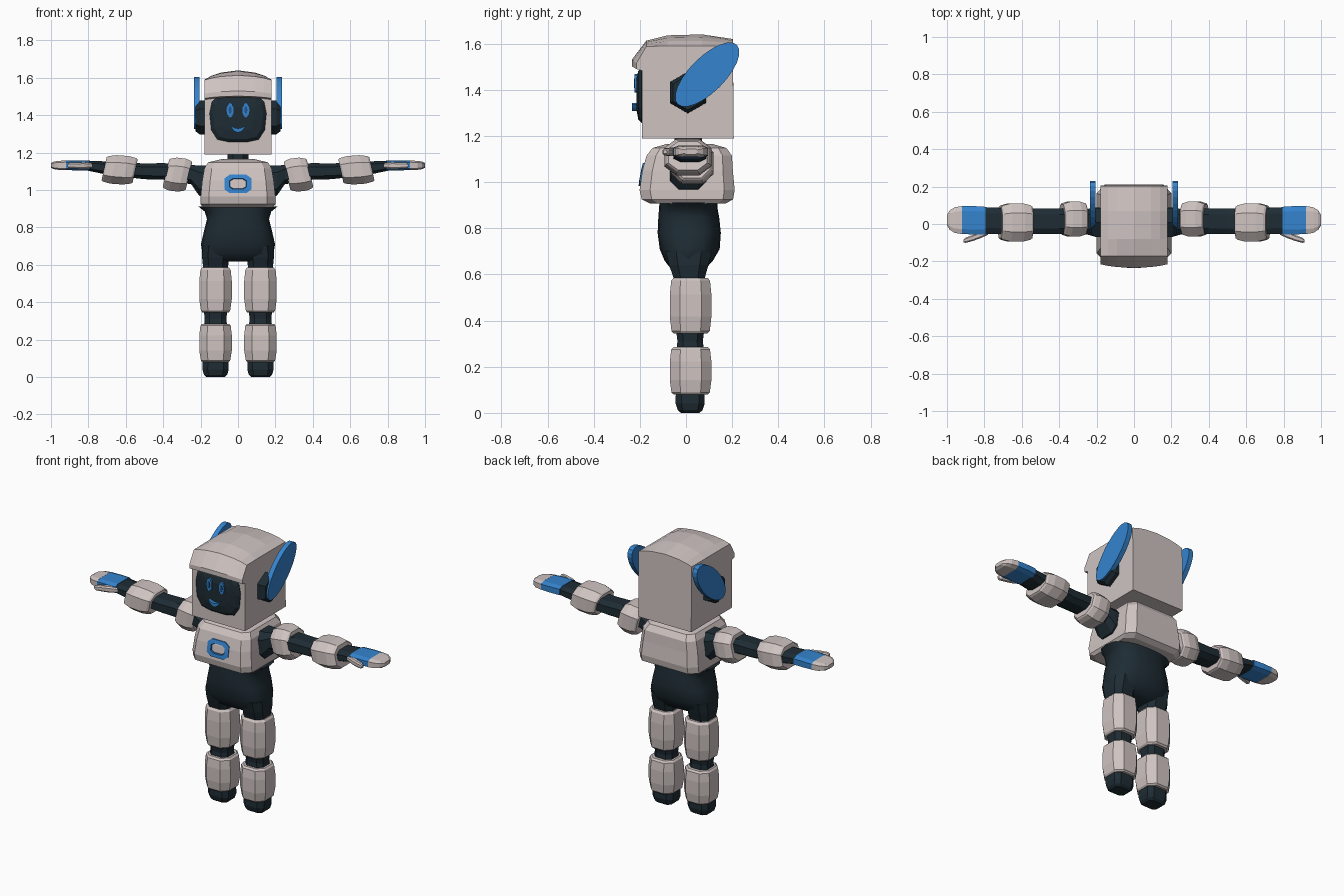
import bpy, bmesh, math

if "Cube" in bpy.data.objects:
    bpy.data.objects.remove(bpy.data.objects["Cube"])


def material(name, rgb):
    m = bpy.data.materials.new(name)
    m.diffuse_color = (*rgb, 1)
    m.use_nodes = True
    m.node_tree.nodes["Principled BSDF"].inputs["Base Color"].default_value = m.diffuse_color
    return m


SHELL = material("warm_grey_shell", (0.62, 0.55, 0.535))
DARK = material("dark_slate", (0.013, 0.025, 0.034))
BLUE = material("bright_blue", (0.035, 0.23, 0.62))
DEEP = material("deep_blue", (0.015, 0.09, 0.27))


def loft(name, rings, mats, mirror=False, smooth=False, band=None):
    """Skin closed rings of 3D points and cap both ends."""
    bm = bmesh.new()
    rows = [[bm.verts.new(p) for p in r] for r in rings]
    n = len(rows[0])
    for i, (a, b) in enumerate(zip(rows, rows[1:])):
        for j in range(n):
            f = bm.faces.new((a[j], a[(j + 1) % n], b[(j + 1) % n], b[j]))
            f.material_index = band[i] if band else 0
    bm.faces.new(rows[0][::-1])
    bm.faces.new(rows[-1])
    bmesh.ops.recalc_face_normals(bm, faces=bm.faces)
    me = bpy.data.meshes.new(name)
    bm.to_mesh(me)
    bm.free()
    for m in mats:
        me.materials.append(m)
    ob = bpy.data.objects.new(name, me)
    bpy.context.collection.objects.link(ob)
    if mirror:
        ob.modifiers.new("mirror", 'MIRROR').use_mirror_merge = False
    if smooth:
        bpy.context.view_layer.objects.active = ob
        ob.select_set(True)
        bpy.ops.object.shade_smooth_by_angle(angle=math.radians(35))
        ob.select_set(False)
    return ob


def octagon(a, b, k=0.5):
    """Rectangle of half sizes a, b with cut corners."""
    return [(a, -b * k), (a, b * k), (a * k, b), (-a * k, b),
            (-a, b * k), (-a, -b * k), (-a * k, -b), (a * k, -b)]


def oval(a, b, n=16, p=2.0, turn=0.0):
    out = []
    for i in range(n):
        t = math.tau * i / n + turn
        c, s = math.cos(t), math.sin(t)
        out.append((a * math.copysign(abs(c) ** (2 / p), c),
                    b * math.copysign(abs(s) ** (2 / p), s)))
    return out


def along_z(rows, k=0.5, cx=0.0):
    """rows: z, centre y, half x, half y"""
    return [[(cx + u, cy + v, z) for u, v in octagon(a, b, k)]
            for z, cy, a, b in rows]


def along_x(rows, k=0.5, shear=0.0):
    """rows: x, centre y, centre z, half y, half z"""
    return [[(x - shear * v, cy + u, cz + v) for u, v in octagon(a, b, k)]
            for x, cy, cz, a, b in rows]


# Head: side outline swept across x, with a domed top and a brow overhang
head = []
for x, d in ((-.18, 0), (-.14, .022), (-.09, .038), (0, .05), (.09, .038), (.14, .022), (.18, 0)):
    head.append([(x, y, z + d * w) for y, z, w in (
        (-.19, 1.19, 0), (-.19, 1.483, .25), (-.215 - d * .4, 1.49, .25),
        (-.215 - d * .4, 1.515, .3), (-.172, 1.588, .5), (-.08, 1.59, .92),
        (.07, 1.59, 1), (.203, 1.59, .6), (.207, 1.19, 0))])
loft("head", head, [SHELL])

# Face screen
screen = [(.115, 1.495), (.14, 1.47), (.152, 1.41), (.143, 1.32), (.11, 1.27), (.05, 1.257)]
screen += [(-x, z) for x, z in reversed(screen)]
loft("face_screen", [[(x * s, y, 1.385 + (z - 1.385) * s) for x, z in screen]
                     for s, y in ((1, -.18), (1, -.193), (.88, -.207), (.55, -.215))], [DARK])


# Eyes with a darker core
def eye(name, a, b, y, mat):
    loft(name, [[(.042 + u, yy, 1.428 + v) for u, v in oval(a, b, 12)]
                for yy in (-.205, y)], [mat], mirror=True)


eye("eye", .019, .04, -.223, BLUE)
eye("eye_core", .008, .02, -.226, DEEP)

# Smile: crescent between two parabolas
xs = [-.038 + .076 * i / 8 for i in range(9)]
smile = [(x, 1.308 + 20 * x * x) for x in xs]
smile += [(x, 1.330 + 9 * x * x) for x in reversed(xs)]
loft("smile", [[(x, y, z) for x, z in smile] for y in (-.2, -.234)], [BLUE])

# Ear hubs and tilted oval ear plates
loft("ear_hub", [[(x, .008 + u, 1.388 + v) for u, v in oval(r, r, 6, turn=math.pi / 6)]
                 for x, r in ((.17, .09), (.205, .09), (.226, .075))], [DARK], mirror=True)
c = math.sqrt(.5)
loft("ear_plate", [[(x, .092 + (u - v) * c, 1.466 + (u + v) * c) for u, v in oval(.182, .076, 24)]
                   for x in (.206, .236)], [BLUE], mirror=True)

# Neck
loft("neck", along_z([(1.12, .01, .055, .06), (1.2, .01, .055, .06)]), [DARK])

# Torso shell
loft("torso", along_z([(.908, .008, .185, .165), (.925, .006, .2, .198), (.965, .005, .2, .206),
                       (1.05, .007, .191, .196), (1.115, .014, .18, .185),
                       (1.148, .015, .16, .16), (1.165, .015, .09, .10)], .78), [SHELL])

# Chest light: raised rim with a recessed floor, leaning with the chest
loft("chest_light", [[(u, y + .19 * v, 1.033 + v) for u, v in octagon(a, b, .6)]
                     for a, b, y in ((.072, .05, -.175), (.072, .05, -.196), (.046, .028, -.198),
                                     (.042, .024, -.19))],
     [BLUE, DEEP], band=[0, 0, 1])

# Hips: flared collar, narrow waist, full hips closing above the legs
hips = [(.912, .01, .212, .125), (.885, .01, .178, .127), (.845, .012, .166, .132),
        (.78, .014, .182, .137), (.71, .016, .198, .13), (.66, .012, .19, .105),
        (.63, .01, .165, .08), (.618, .01, .12, .05)]
loft("hips", [[(u, cy + v, z) for u, v in oval(a, b, 20, 2.6)] for z, cy, a, b in hips],
     [DARK], smooth=True)

# Legs: dark inner leg, shell guards, rounded foot
LX = .12
loft("inner_leg", along_z([(.70, .012, .07, .1), (.64, .012, .072, .085), (.58, .014, .066, .066),
                           (.35, .018, .062, .06), (.31, .018, .058, .055), (.27, .018, .062, .06),
                           (.06, .018, .062, .06)], .55, LX), [DARK], mirror=True)
for name, lo, hi in (("thigh_guard", .345, .585), ("shin_guard", .08, .285)):
    h = hi - lo
    loft(name, along_z([(lo, .02, .07, .074), (lo + .04 * h, .02, .078, .083),
                        (lo + .3 * h, .02, .087, .09), (lo + .7 * h, .02, .087, .09),
                        (lo + .95 * h, .02, .081, .084), (hi, .02, .072, .074)], .52, LX),
         [SHELL], mirror=True)
loft("foot", along_z([(0, .018, .048, .04), (.012, .018, .062, .054), (.04, .018, .07, .063),
                      (.1, .018, .068, .062)], .6, LX), [DARK], mirror=True)

# Arms: dark shoulder and sleeve
loft("arm", along_x([(.15, .01, 1.045, .08, .085), (.208, .01, 1.05, .078, .08),
                     (.25, .012, 1.083, .068, .052), (.4, .014, 1.1, .068, .044),
                     (.5, .014, 1.1, .068, .042), (.68, .015, 1.115, .07, .037),
                     (.8, .018, 1.13, .072, .027)], .55), [DARK], mirror=True)

# Slanted arm guards: inner x, outer x, z at both ends, centre y, half y, half z, slant
for name, x0, x1, z0, z1, cy, hy, hz, sh in (
        ("upper_arm_guard", .262, .385, 1.075, 1.09, .027, .093, .088, .24),
        ("forearm_guard", .55, .716, 1.102, 1.114, .008, .102, .076, .22)):
    rows = [(x0 + (x1 - x0) * t, cy, z0 + (z1 - z0) * t, hy * s, hz * s)
            for t, s in ((0, .82), (.06, .9), (.3, 1), (.7, 1), (.94, .9), (1, .82))]
    loft(name, along_x(rows, .5, sh), [SHELL], mirror=True)

# Hands: blue palm, shell fingertips and thumb
loft("palm", along_x([(.795, .018, 1.131, .074, .028), (.86, .02, 1.132, .076, .027),
                      (.922, .021, 1.132, .074, .025)], .65), [BLUE], mirror=True)
loft("fingertips", along_x([(.92, .021, 1.132, .075, .026), (.96, .021, 1.132, .068, .024),
                            (.985, .021, 1.132, .052, .02), (1.0, .021, 1.132, .028, .012)], .65),
     [SHELL], mirror=True)
loft("thumb", along_x([(.78, -.045, 1.131, .012, .012), (.82, -.058, 1.131, .018, .018),
                       (.86, -.074, 1.131, .016, .017), (.9, -.087, 1.131, .014, .015),
                       (.912, -.09, 1.131, .007, .008)], .55), [SHELL], mirror=True)
